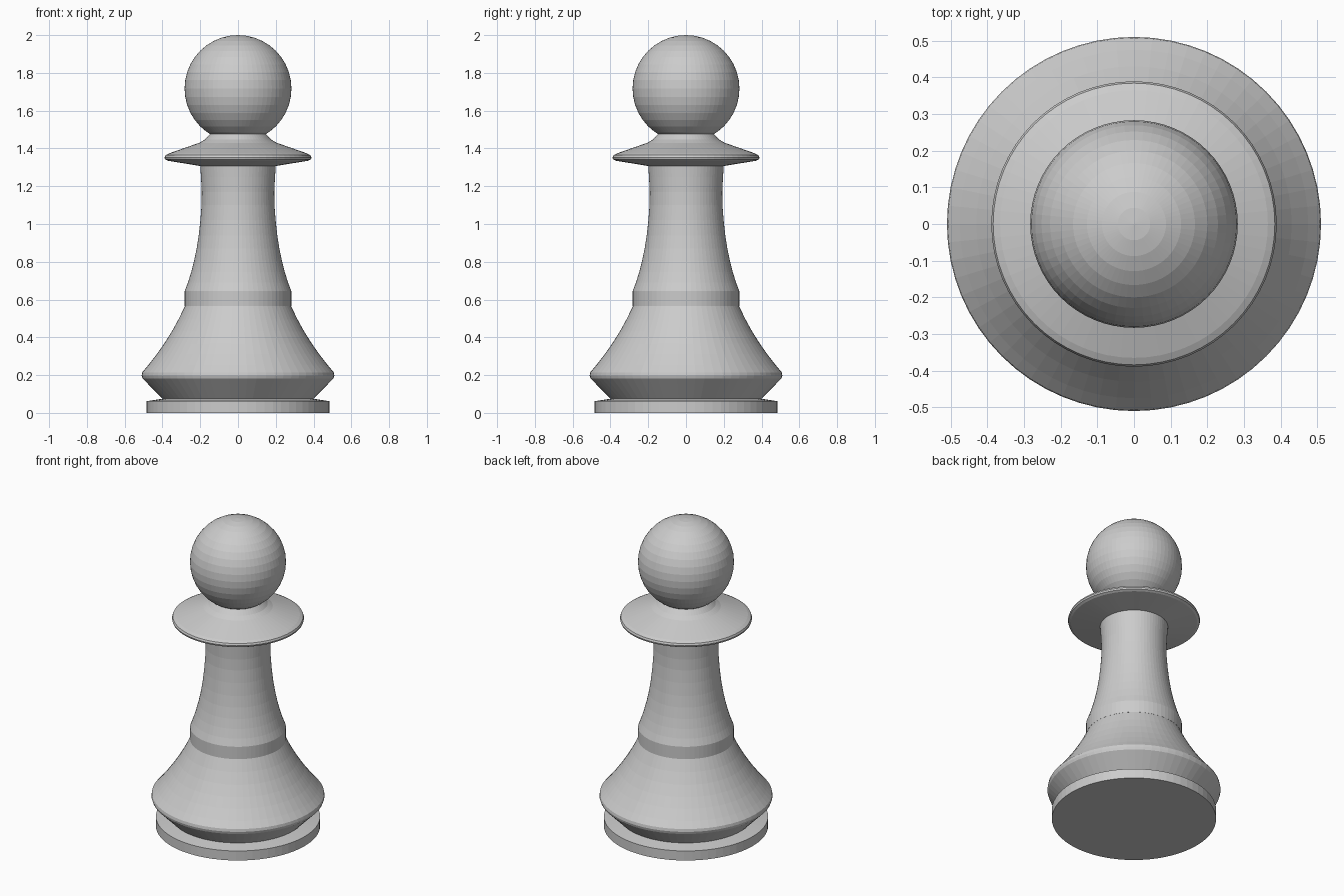
import bpy, bmesh
from math import sin, cos, pi

if "Cube" in bpy.data.objects:
    bpy.data.objects.remove(bpy.data.objects["Cube"])

SIDES = 64


def lathe(name, profile):
    """Revolve (radius, z) points, bottom to top, into a closed solid."""
    bm = bmesh.new()
    rings = []
    for r, z in profile:
        if r < 1e-5:
            rings.append([bm.verts.new((0, 0, z))])
        else:
            rings.append([bm.verts.new((r * cos(2 * pi * i / SIDES),
                                        r * sin(2 * pi * i / SIDES), z))
                          for i in range(SIDES)])
    for a, b in zip(rings, rings[1:]):
        for i in range(SIDES):
            j = (i + 1) % SIDES
            if len(a) == 1:
                bm.faces.new((a[0], b[j], b[i]))
            elif len(b) == 1:
                bm.faces.new((a[i], a[j], b[0]))
            else:
                bm.faces.new((a[i], a[j], b[j], b[i]))
    # flat caps on open ends
    if len(rings[0]) > 1:
        bm.faces.new(rings[0][::-1])
    if len(rings[-1]) > 1:
        bm.faces.new(rings[-1])
    mesh = bpy.data.meshes.new(name)
    bm.to_mesh(mesh)
    bm.free()
    obj = bpy.data.objects.new(name, mesh)
    bpy.context.collection.objects.link(obj)
    return obj


# foot disc with a shallow groove above it
lathe("foot_disc", [(0.484, 0), (0.484, 0.062), (0.40, 0.075)])

# flared skirt
lathe("skirt", [(0.40, 0.075), (0.505, 0.182), (0.51, 0.198), (0.507, 0.215),
                (0.475, 0.253), (0.43, 0.311), (0.39, 0.368), (0.351, 0.43),
                (0.315, 0.495), (0.281, 0.565)])

# straight band around the waist
lathe("waist_band", [(0.282, 0.565), (0.282, 0.645)])

# slim neck
lathe("neck", [(0.282, 0.645), (0.265, 0.69), (0.248, 0.745), (0.233, 0.803),
               (0.219, 0.87), (0.208, 0.94), (0.199, 1.02), (0.193, 1.10),
               (0.192, 1.17), (0.196, 1.25), (0.20, 1.31)])

# thin collar
lathe("collar", [(0.20, 1.307), (0.372, 1.335), (0.386, 1.342), (0.389, 1.352),
                 (0.384, 1.364), (0.365, 1.374), (0.205, 1.43), (0.175, 1.447),
                 (0.14, 1.485)])

# ball head
R, CZ, RINGS = 0.283, 1.717, 20
lathe("head", [(R * sin(pi * k / RINGS), CZ - R * cos(pi * k / RINGS))
               for k in range(RINGS + 1)])
